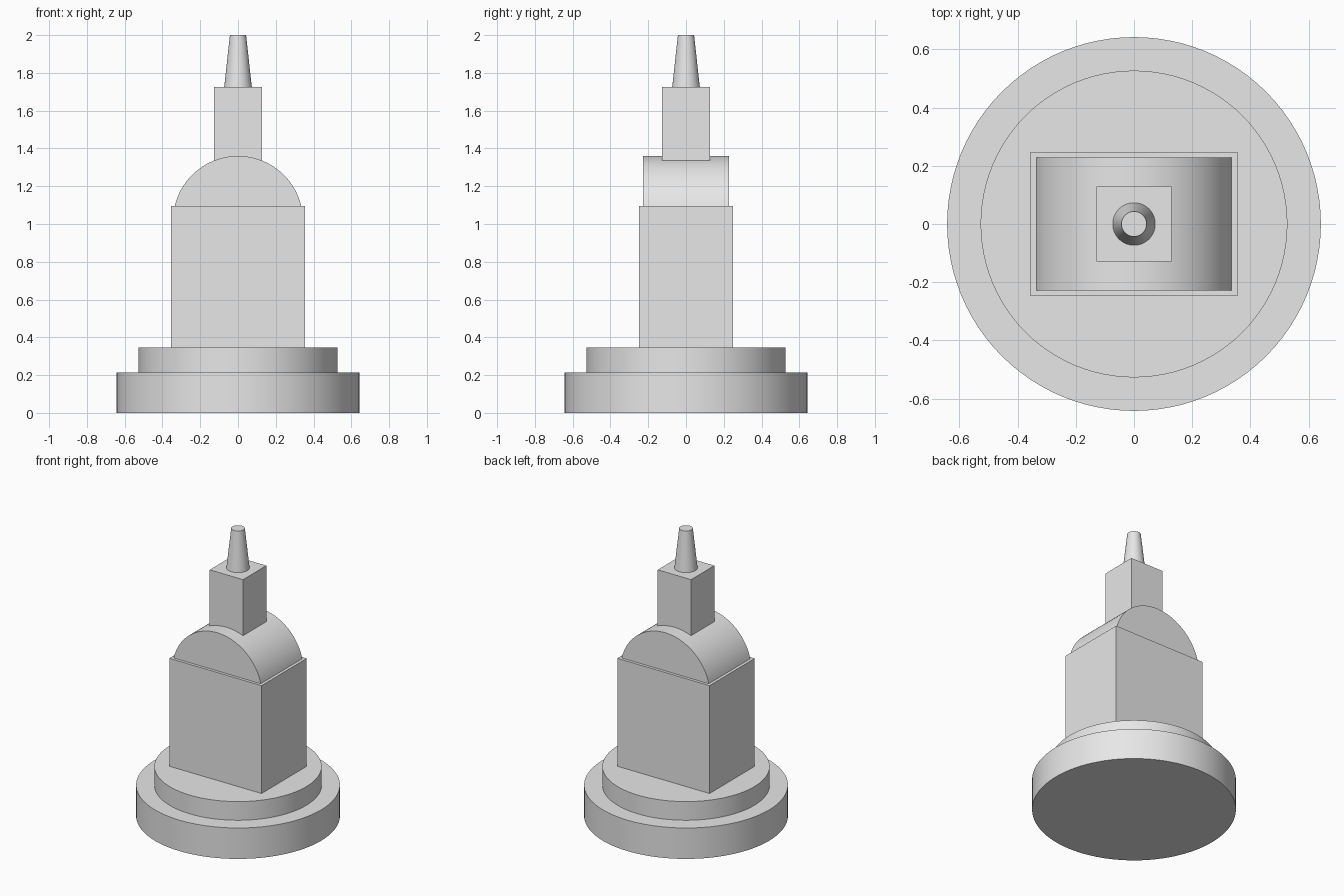
import bpy, math

cube = bpy.data.objects.get("Cube")
if cube:
    bpy.data.objects.remove(cube, do_unlink=True)

grey = bpy.data.materials.new("plain_grey")
grey.use_nodes = True
colour = (0.8, 0.8, 0.8, 1)
grey.diffuse_color = colour
grey.node_tree.nodes["Principled BSDF"].inputs["Base Color"].default_value = colour


def finish(name, smooth=False):
    ob = bpy.context.object
    ob.name = ob.data.name = name
    ob.data.materials.append(grey)
    bpy.ops.object.transform_apply(location=False, rotation=True, scale=True)
    if smooth:
        bpy.ops.object.shade_smooth_by_angle(angle=math.radians(30))
    return ob


def box(name, width, depth, bottom, top):
    bpy.ops.mesh.primitive_cube_add(size=1, location=(0, 0, (bottom + top) / 2))
    bpy.context.object.scale = (width, depth, top - bottom)
    return finish(name)


def round_part(name, r_bottom, r_top, bottom, top):
    bpy.ops.mesh.primitive_cone_add(vertices=96, radius1=r_bottom, radius2=r_top,
                                    depth=top - bottom, location=(0, 0, (bottom + top) / 2))
    return finish(name, True)


# Stepped round base
round_part("base_plate", 0.642, 0.642, 0, 0.215)
round_part("base_step", 0.527, 0.527, 0.215, 0.345)

# Rectangular body
box("body", 0.71, 0.496, 0.345, 1.095)

# Barrel-shaped roof: a horizontal cylinder sunk into the body
bpy.ops.mesh.primitive_cylinder_add(vertices=128, radius=0.344, depth=0.456,
                                    location=(0, 0, 1.016), rotation=(math.pi / 2, 0, 0))
finish("arched_roof", True)

# Square neck and tapered tip
box("neck", 0.256, 0.256, 1.2, 1.725)
round_part("tapered_tip", 0.073, 0.043, 1.725, 2.0)
